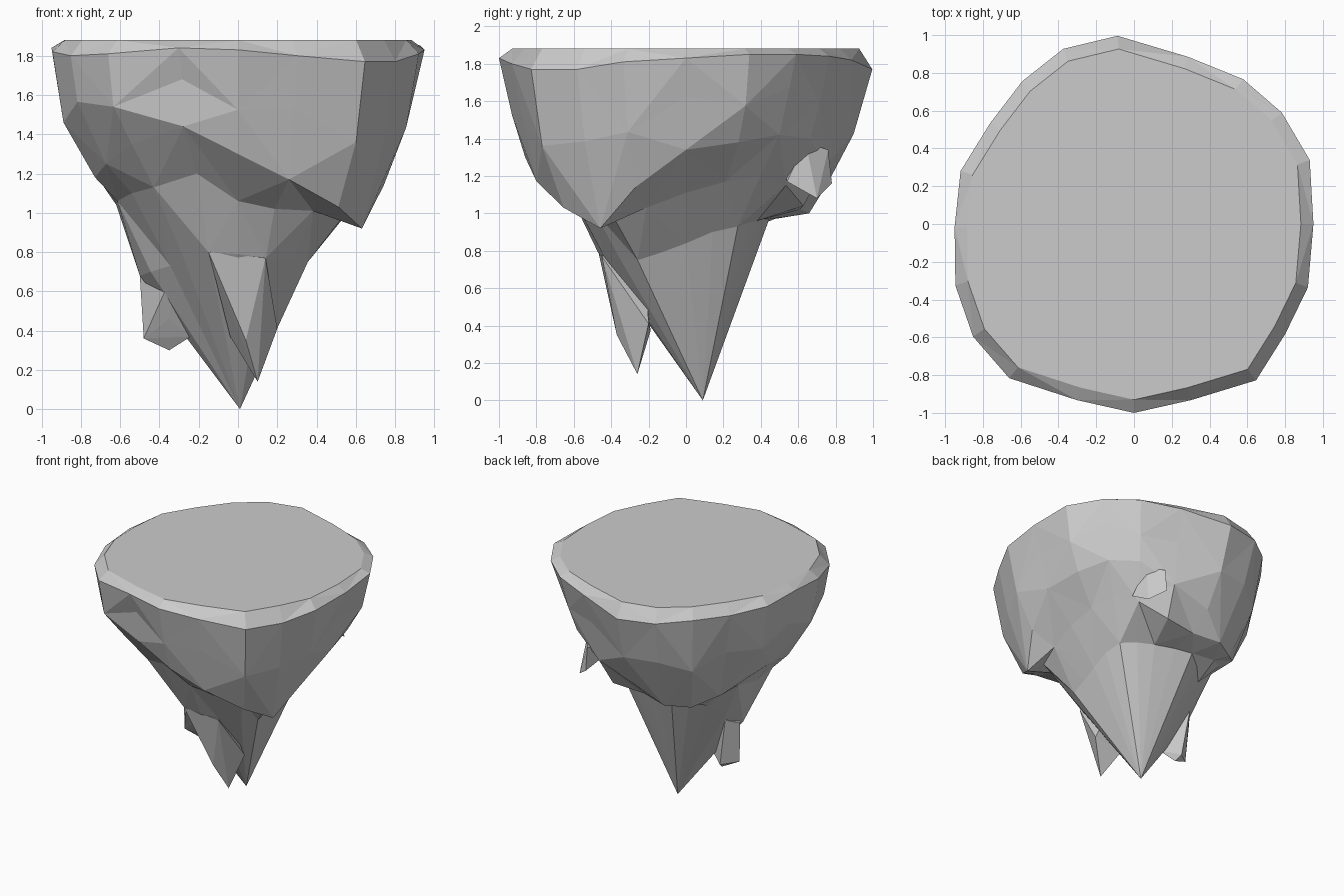
import bpy, bmesh
from math import sin, cos, radians

# Column directions in degrees, starting at +x, counter-clockwise
angles = [0, 20, 37, 53, 72, 95, 112, 128, 145, 163, 181, 199, 215, 231, 252, 270, 288, 308, 324, 340]
N = len(angles)


def ring(bm, radii, heights, scale=1.0):
    return [bm.verts.new((scale * r * cos(radians(a)), scale * r * sin(radians(a)), z))
            for a, r, z in zip(angles, radii, heights)]


def finish(bm, name):
    bmesh.ops.recalc_face_normals(bm, faces=bm.faces[:])
    mesh = bpy.data.meshes.new(name)
    bm.to_mesh(mesh)
    bm.free()
    obj = bpy.data.objects.new(name, mesh)
    bpy.context.collection.objects.link(obj)
    return obj


def shard(name, points):
    """Small faceted rock made as the hull of a few corner points."""
    bm = bmesh.new()
    for p in points:
        bm.verts.new(p)
    res = bmesh.ops.convex_hull(bm, input=bm.verts[:])
    junk = [v for v in res["geom_interior"] if isinstance(v, bmesh.types.BMVert)]
    bmesh.ops.delete(bm, geom=junk, context='VERTS')
    return finish(bm, name)


# Outline radii and heights of the main sections
rim_r = [.95, .99, .98, .96, .93, 1.0, 1.0, .96, .93, .96, .95, 1.0, 1.04, 1.05, .98, 1.0, .98, 1.05, .99, .98]
rim_z = [1.83, 1.85, 1.85, 1.84, 1.82, 1.77, 1.78, 1.8, 1.8, 1.82, 1.84, 1.82, 1.8, 1.81, 1.84, 1.83, 1.8, 1.77, 1.77, 1.81]
ridge_r = [.82, .82, .83, .83, .79, .76, .71, .71, .72, .73, .73, .77, .82, .86, .90, .86, .84, .83, .78, .79]
ridge_z = [1.34, 1.38, 1.42, 1.4, 1.26, 1.16, 1.0, .99, 1.07, 1.17, 1.2, 1.18, 1.25, 1.35, 1.44, 1.3, 1.17, 1.03, .92, 1.14]
under_r = [.60, .62, .66, .67, .66, .61, .57, .60, .62, .61, .62, .65, .66, .68, .68, .60, .60, .62, .66, .62]
under_z = [1.11, 1.17, 1.2, 1.15, 1.04, 1.02, .98, .97, 1.02, 1.06, 1.04, 1.06, 1.1, 1.13, 1.2, 1.06, 1.02, 1.01, .98, 1.03]
neck_r = [.38, .41, .46, .42, .40, .42, .48, .47, .47, .48, .50, .47, .42, .44, .49, .47, .46, .45, .44, .39]
neck_z = [.84, .90, .93, .95, .96, .97, .97, .93, .88, .79, .68, .70, .73, .77, .80, .79, .77, .76, .75, .79]
# How far the bowl has narrowed halfway down from the rim
mid_f = [.94, .94, .94, .93, .92, .90, .91, .92, .92, .93, .94, .94, .96, .96, .94, .93, .94, .93, .93, .93]

# Main island rock: flat top, bevelled rim, bowl, undercut and pointed root
bm = bmesh.new()
mid_r = [a * f for a, f in zip(rim_r, mid_f)]
mid_z = [.5 * (a + b) - (.04 if i % 2 else -.04) for i, (a, b) in enumerate(zip(rim_z, ridge_z))]
rings = [ring(bm, rim_r, [1.88] * N, .93), ring(bm, rim_r, rim_z), ring(bm, mid_r, mid_z),
         ring(bm, ridge_r, ridge_z), ring(bm, under_r, under_z), ring(bm, neck_r, neck_z)]
bm.faces.new(rings[0])
for k, (a, b) in enumerate(zip(rings, rings[1:])):
    for i in range(N):
        j = (i + 1) % N
        if (i + k) % 2:
            tris = (a[i], b[i], b[j]), (a[i], b[j], a[j])
        else:
            tris = (a[i], b[i], a[j]), (a[j], b[i], b[j])
        for t in tris:
            bm.faces.new(t)
tip = bm.verts.new((.01, .09, 0))
for i in range(N):
    bm.faces.new((rings[-1][i], tip, rings[-1][(i + 1) % N]))
finish(bm, "island_rock")

# Hanging shards and the small outcrop at the back
shard("front_shard", [(-.15, -.47, .80), (.14, -.45, .77), (.04, -.37, .35), (.10, -.26, .14),
                      (.20, -.20, .41), (-.04, -.19, .37), (0, -.22, .8)])
shard("left_shard", [(-.50, .03, .68), (-.48, .01, .36), (-.35, .05, .30), (-.35, -.05, .46),
                     (-.31, -.20, .74), (-.43, .12, .72), (-.37, .10, .34), (-.24, 0, .37)])
shard("back_outcrop", [(.42, .64, 1.38), (.34, .76, 1.34), (.34, .78, 1.16), (.45, .70, 1.08),
                       (.47, .54, 1.17), (.28, .52, 1.25)])
